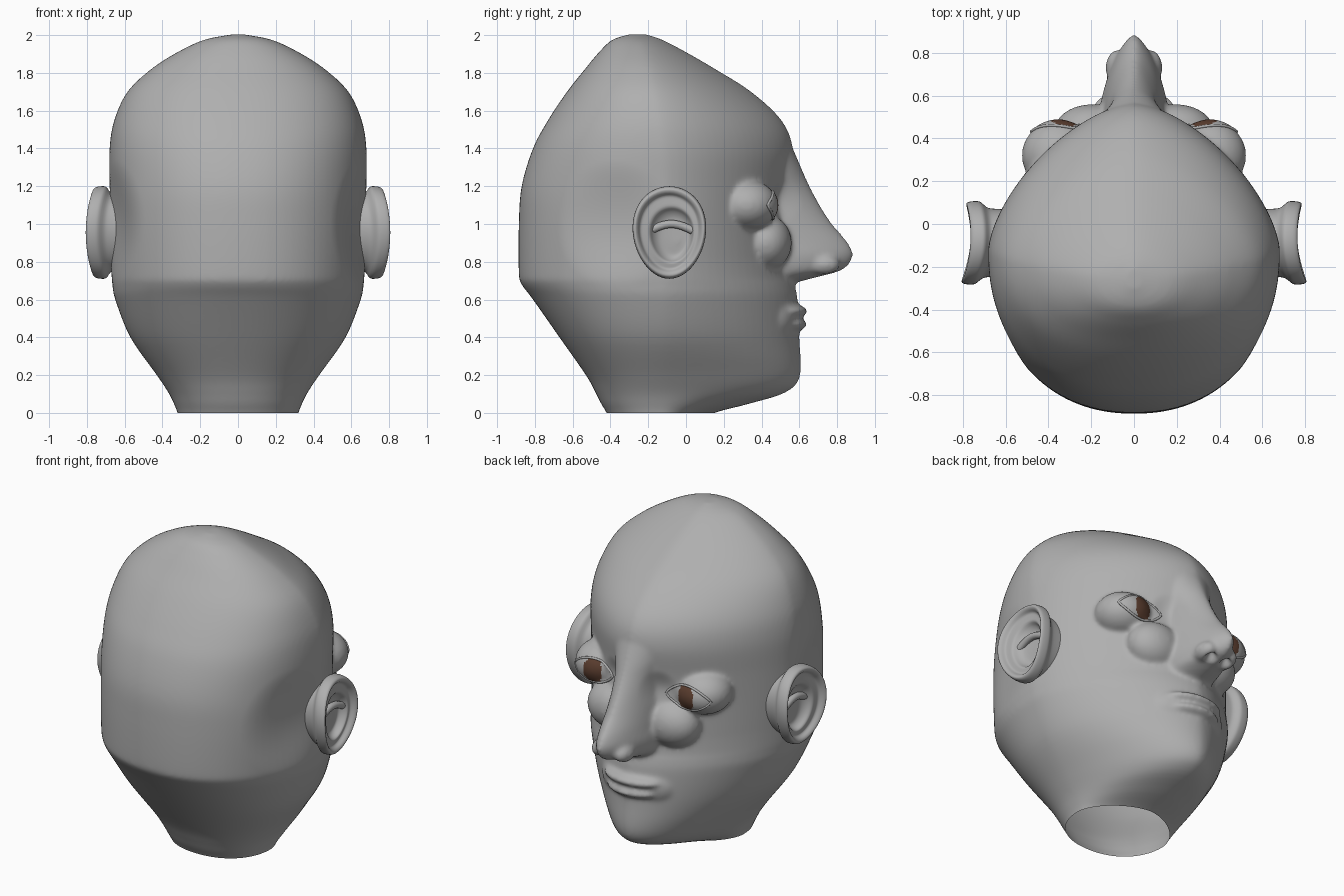
import bpy, bmesh, math
from mathutils import Vector
from mathutils.bvhtree import BVHTree

cube = bpy.data.objects.get("Cube")
if cube:
    bpy.data.objects.remove(cube, do_unlink=True)


def material(name, rgb):
    mat = bpy.data.materials.new(name)
    mat.use_nodes = True
    mat.diffuse_color = (*rgb, 1)
    for node in mat.node_tree.nodes:
        if node.type == 'BSDF_PRINCIPLED':
            node.inputs["Base Color"].default_value = (*rgb, 1)
    return mat


skin = material("grey skin", (0.43, 0.43, 0.43))
brown = material("brown iris", (0.11, 0.05, 0.03))


def add_object(name, bm, mats=(skin,)):
    mesh = bpy.data.meshes.new(name)
    bm.to_mesh(mesh)
    bm.free()
    mesh.shade_smooth()
    mesh.set_sharp_from_angle(angle=math.radians(55))
    for mat in mats:
        mesh.materials.append(mat)
    obj = bpy.data.objects.new(name, mesh)
    bpy.context.scene.collection.objects.link(obj)
    return obj


def evaluated_bmesh(obj):
    """Bake an object's modifiers or bevel, drop the object, return its bmesh."""
    bpy.context.view_layer.update()
    graph = bpy.context.evaluated_depsgraph_get()
    mesh = bpy.data.meshes.new_from_object(obj.evaluated_get(graph))
    bm = bmesh.new()
    bm.from_mesh(mesh)
    bpy.data.meshes.remove(mesh)
    bpy.data.objects.remove(obj, do_unlink=True)
    return bm


def spline(rows, steps):
    """Catmull-Rom rows in between the given ones."""
    out = []
    last = len(rows) - 1
    for i in range(last):
        quad = [rows[max(0, min(last, i + k))] for k in (-1, 0, 1, 2)]
        for j in range(steps):
            t = j / steps
            out.append([0.5 * (2 * b + (c - a) * t + (2 * a - 5 * b + 4 * c - d) * t * t
                               + (3 * b - a - 3 * c + d) * t ** 3)
                        for a, b, c, d in zip(*quad)])
    return out + [list(rows[-1])]


def section(z, width, mid, back, front, power, count=96):
    """Horizontal superellipse with its own depth at front and back."""
    ring = []
    for i in range(count):
        a = math.tau * i / count
        c, s = math.cos(a), math.sin(a)
        p = 2 / (power if s > 0 else 2.2)
        depth = front - mid if s > 0 else mid - back
        ring.append((width * math.copysign(abs(c) ** p, c),
                     mid + depth * math.copysign(abs(s) ** p, s), z))
    return ring


def loft(bm, rings):
    loops = [[bm.verts.new(p) for p in ring] for ring in rings]
    for lo, hi in zip(loops, loops[1:]):
        for i in range(len(lo)):
            j = (i + 1) % len(lo)
            bm.faces.new((lo[i], lo[j], hi[j], hi[i]))
    bm.faces.new(loops[0][::-1])
    bm.faces.new(loops[-1])
    bmesh.ops.recalc_face_normals(bm, faces=bm.faces)


def ellipsoid(bm, centre, radii):
    made = bmesh.ops.create_uvsphere(bm, u_segments=32, v_segments=20, radius=1)
    for v in made["verts"]:
        v.co = Vector(centre) + Vector([a * b for a, b in zip(v.co, radii)])


# Skull, jaw and neck: height, half width, back, front
skull = [(-.05, .31, -.40, .05), (0, .32, -.42, .15), (.05, .34, -.45, .34),
         (.11, .37, -.48, .53), (.2, .43, -.53, .605), (.4, .57, -.67, .60),
         (.6, .65, -.81, .59), (.68, .665, -.87, .575), (.74, .67, -.885, .56),
         (1, .68, -.885, .54), (1.2, .68, -.87, .55), (1.4, .68, -.81, .565),
         (1.55, .655, -.73, .505), (1.7, .585, -.63, .345), (1.82, .46, -.535, .155),
         (1.91, .32, -.46, .0), (1.975, .18, -.39, -.125), (2.004, .03, -.30, -.21)]
bm = bmesh.new()
rings = []
for z, w, back, front in spline(skull, 6):
    mid = -.12 - .14 * max(0, (z - 1.2) / .8) ** 2
    power = 1.68 - .13 * min(1, max(0, z - .3) / .5)
    rings.append(section(z, w, mid, back, front, power))
loft(bm, rings)

# Nose: height, half width, front
nose = [(.685, .10, .56), (.72, .14, .70), (.76, .16, .835), (.83, .165, .885),
        (.9, .155, .86), (1, .145, .775), (1.1, .135, .71), (1.2, .135, .655),
        (1.3, .15, .61), (1.45, .16, .545)]
loft(bm, [section(z, w, .49, .3, f, 1.5, 48) for z, w, f in spline(nose, 4)])

# Muzzle, lips, nostril wings, cheeks and eyelid mounds
ellipsoid(bm, (0, .45, .5), (.26, .148, .17))
ellipsoid(bm, (0, .52, .538), (.2, .122, .043))
ellipsoid(bm, (0, .52, .468), (.18, .12, .043))
for s in (-1, 1):
    ellipsoid(bm, (s * .078, .73, .785), (.055, .085, .055))
    ellipsoid(bm, (s * .2, .42, .9), (.18, .14, .15))
    ellipsoid(bm, (s * .355, .32, 1.1), (.17, .165, .135))

# Fuse the masses into one soft surface
blank = add_object("head_blank", bm)
fuse = blank.modifiers.new("fuse", 'REMESH')
fuse.mode = 'VOXEL'
fuse.voxel_size = .013
soften = blank.modifiers.new("soften", 'SMOOTH')
soften.factor = .5
soften.iterations = 9
bm = evaluated_bmesh(blank)


def sculpt(bm, centre, radius, push):
    """Move the surface near a point, on both sides of the face."""
    for s in (-1, 1):
        mirror = Vector((s, 1, 1))
        point, move = Vector(centre) * mirror, Vector(push) * mirror
        for v in bm.verts:
            d = (v.co - point).length / radius
            if d < 1:
                v.co += move * (1 - d * d) ** 2


sculpt(bm, (.055, .76, .735), .045, (0, 0, .045))    # nostrils
sculpt(bm, (.17, .53, 1.13), .12, (0, -.025, 0))     # inner eye sockets
sculpt(bm, (.64, -.38, 1.0), .34, (-.035, .02, 0))   # behind the ears

# Open flat cut under the neck
bmesh.ops.bisect_plane(bm, geom=bm.verts[:] + bm.edges[:] + bm.faces[:],
                       plane_co=(0, 0, 0), plane_no=(0, 0, 1), clear_inner=True)
surface = BVHTree.FromBMesh(bm)
add_object("head", bm)


def drape(x, z, lift):
    hit = surface.ray_cast(Vector((x, 2, z)), Vector((0, -1, 0)))[0]
    return Vector((x, (hit.y if hit else .4) + lift, z))


def tube(name, points, radius, cyclic):
    curve = bpy.data.curves.new(name, 'CURVE')
    curve.dimensions = '3D'
    curve.bevel_depth = radius
    curve.bevel_resolution = 3
    curve.use_fill_caps = True
    line = curve.splines.new('POLY')
    line.points.add(len(points) - 1)
    for p, co in zip(line.points, points):
        p.co = (*co, 1)
    line.use_cyclic_u = cyclic
    obj = bpy.data.objects.new(name, curve)
    bpy.context.scene.collection.objects.link(obj)
    add_object(name, evaluated_bmesh(obj))


def build_eye(side, s):
    def spot(u, v, lift):
        return drape(s * (.335 + .145 * u), 1.1 + .07 * v * (1 - u * u) ** .8, lift)

    # Almond eye surface with a blocky iris
    n, m = 28, 12
    bm = bmesh.new()
    grid = [[bm.verts.new(spot(2 * i / n - 1, 2 * j / m - 1, .006))
             for j in range(m + 1)] for i in range(n + 1)]
    for i in range(n):
        for j in range(m):
            face = bm.faces.new((grid[i][j], grid[i + 1][j],
                                 grid[i + 1][j + 1], grid[i][j + 1]))
            u, v = (2 * i + 1) / n - 1, (2 * j + 1) / m - 1
            if abs((u + .04) / .41) ** 3 + abs(v / 1.05) ** 3 < 1:
                face.material_index = 1
    bmesh.ops.remove_doubles(bm, verts=bm.verts, dist=.0005)
    bm.normal_update()
    bmesh.ops.reverse_faces(bm, faces=[f for f in bm.faces if f.normal.y < 0])
    add_object(side + "_eye", bm, (skin, brown))

    # Lid rim
    steps = [2 * i / n - 1 for i in range(n)]
    outline = [spot(u, 1.05, .003) for u in steps] + [spot(-u, -1.05, .003) for u in steps]
    tube(side + "_eyelid", outline, .007, True)


# Ear rings from the head outwards, then into the bowl: x, scale
ear = [(.60, .8), (.67, .82), (.70, .86), (.73, .98), (.755, 1.0), (.785, .98),
       (.795, .93), (.785, .86), (.762, .79), (.757, .7), (.752, .6),
       (.725, .52), (.705, .4), (.70, .2), (.70, .04)]


def build_ear(side, s):
    def spot(x, k, a):
        c, h = math.cos(a), math.sin(a)
        inset = max(0, .79 - k) if x > .695 else 0
        return (s * (x - .035 * (h * k) ** 2 - .012 * c * k),
                -.088 + .194 * k * c * (1 + .1 * h) + .06 * inset,
                .955 + .245 * k * h - .06 * inset)

    bm = bmesh.new()
    loft(bm, [[spot(x, k, math.tau * i / 56) for i in range(56)]
              for x, k in spline(ear, 3)])
    add_object(side + "_ear", bm)
    # Arched ridge across the bowl
    ridge = [(s * .715, -.19 + .025 * i, .965 + .035 * math.sin(math.pi * i / 9))
             for i in range(10)]
    tube(side + "_ear_ridge", ridge, .022, False)


for side, s in (("left", -1), ("right", 1)):
    build_eye(side, s)
    build_ear(side, s)
